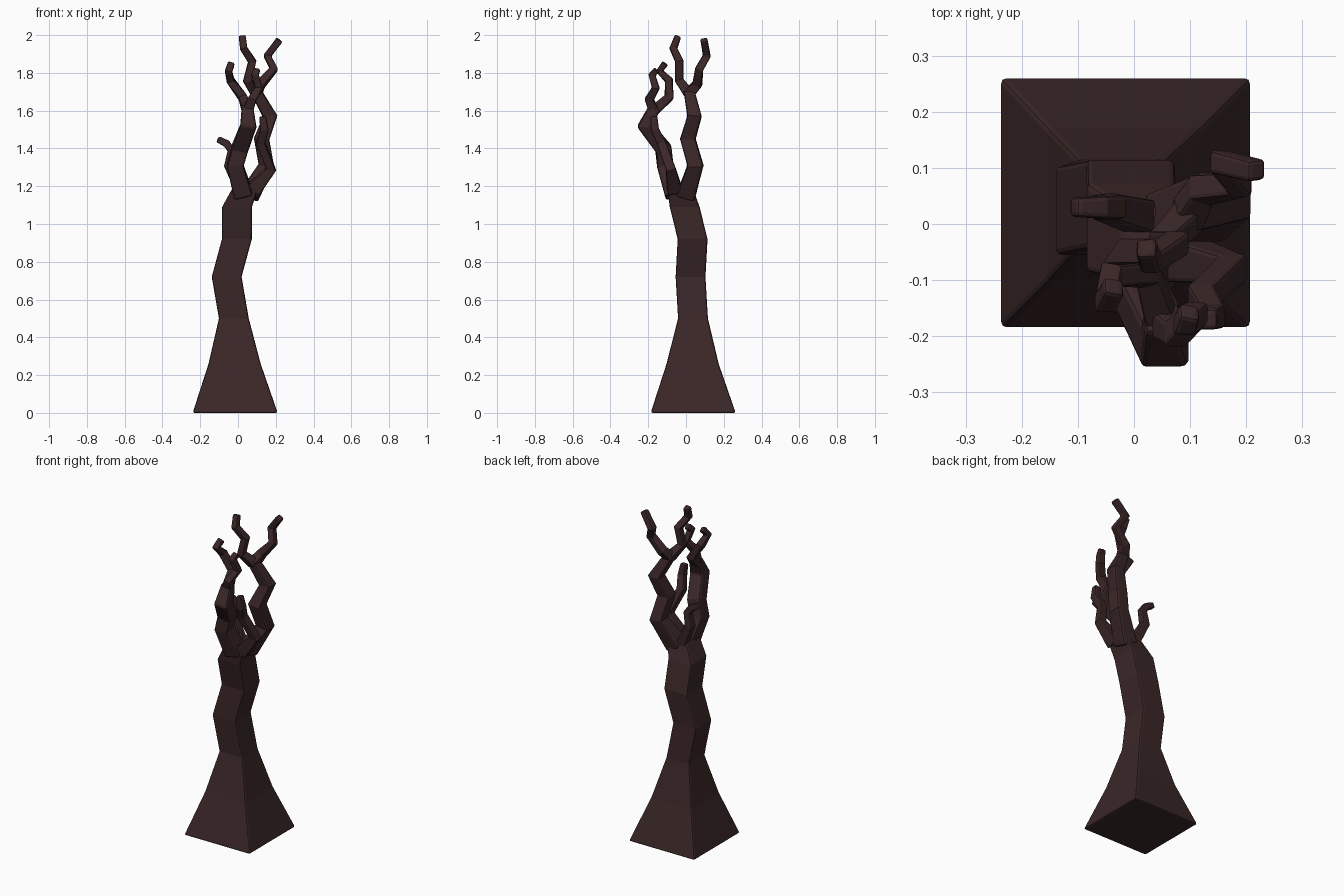
import bpy, bmesh
from mathutils import Vector

bark = bpy.data.materials.new("dark bark")
bark.diffuse_color = (0.044, 0.020, 0.021, 1)


def sweep(name, pts, level=False, bevel=0.008):
    """Square tube through (x, y, z, half width) points."""
    bm = bmesh.new()
    P = [Vector(p[:3]) for p in pts]
    rings = []
    for i, p in enumerate(pts):
        if level:
            u, v = Vector((1, 0, 0)), Vector((0, 1, 0))
        else:
            t = Vector()
            if i > 0:
                t += (P[i] - P[i - 1]).normalized()
            if i < len(P) - 1:
                t += (P[i + 1] - P[i]).normalized()
            t.normalize()
            v = t.cross(Vector((1, 0, 0))).normalized()
            u = v.cross(t).normalized()
        h = p[3]
        rings.append([bm.verts.new(P[i] + u * h * a + v * h * b)
                      for a, b in ((-1, -1), (1, -1), (1, 1), (-1, 1))])
    for lo, hi in zip(rings, rings[1:]):
        for k in range(4):
            n = (k + 1) % 4
            bm.faces.new((lo[k], lo[n], hi[n], hi[k]))
    bm.faces.new(rings[0][::-1])
    bm.faces.new(rings[-1])
    bmesh.ops.recalc_face_normals(bm, faces=bm.faces)
    me = bpy.data.meshes.new(name)
    bm.to_mesh(me)
    bm.free()
    me.materials.append(bark)
    ob = bpy.data.objects.new(name, me)
    bpy.context.collection.objects.link(ob)
    m = ob.modifiers.new("rounded edges", 'BEVEL')
    m.width = bevel
    m.segments = 2
    m.limit_method = 'ANGLE'
    m.angle_limit = 1.0
    return ob


# Trunk with flared square foot
sweep("trunk", [(-.015, .038, 0, .225), (-.018, .035, .26, .138), (-.022, .037, .5, .079),
                (-.06, .024, .72, .079), (-.006, .035, .92, .079),
                (-.005, -.007, 1.09, .079), (.045, -.035, 1.205, .066)], True, .01)

# Two heavy limbs
sweep("front_limb", [(.03, -.06, 1.15, .05), (-.015, -.11, 1.31, .044), (.01, -.12, 1.4, .043),
                     (.055, -.215, 1.52, .043), (.05, -.165, 1.62, .03)], bevel=.012)
sweep("back_limb", [(.06, 0, 1.15, .05), (.15, .05, 1.31, .042), (.125, .01, 1.45, .041),
                    (.17, .045, 1.57, .038), (.09, .015, 1.71, .028)], bevel=.012)

# Thin twigs
twigs = {
    "left_twig": [(.02, .01, 1.17, .03), (-.05, .03, 1.31, .024), (-.035, .03, 1.39, .021),
                  (-.06, .03, 1.425, .02), (-.108, .03, 1.45, .017)],
    "right_twig": [(.08, -.06, 1.18, .04), (.175, -.08, 1.29, .026), (.12, -.13, 1.43, .024),
                   (.14, -.165, 1.5, .022), (.13, -.17, 1.57, .018)],
    "front_left_twig": [(.05, -.17, 1.6, .028), (.025, -.09, 1.67, .023), (-.04, -.09, 1.76, .021),
                        (-.05, -.14, 1.81, .02), (-.035, -.11, 1.85, .018)],
    "front_right_twig": [(.05, -.17, 1.6, .028), (.075, -.195, 1.66, .023), (.11, -.16, 1.72, .021),
                         (.09, -.18, 1.79, .02), (.1, -.155, 1.815, .018)],
    "top_twig": [(.1, .015, 1.69, .028), (.05, -.035, 1.76, .023), (.075, -.035, 1.86, .022),
                 (.03, -.067, 1.93, .02), (.022, -.042, 1.995, .018)],
    "back_right_twig": [(.095, .015, 1.69, .03), (.12, .06, 1.74, .025), (.19, .07, 1.82, .022),
                        (.155, .11, 1.89, .021), (.22, .095, 1.975, .019)],
}
for name, pts in twigs.items():
    sweep(name, pts)
